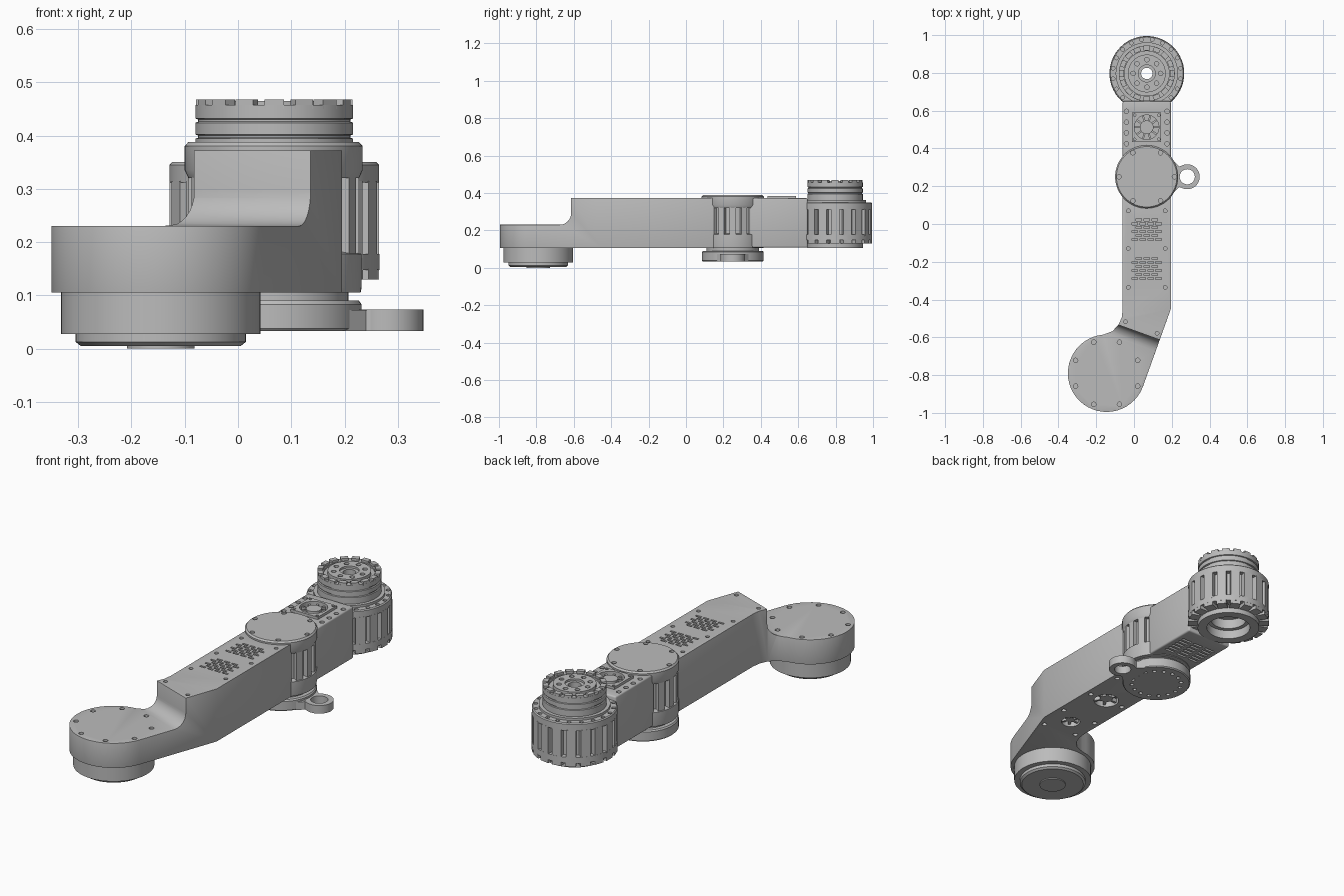
import bpy, bmesh
from math import pi, sin, cos, radians
from mathutils import Matrix, Vector

if "Cube" in bpy.data.objects:
    bpy.data.objects.remove(bpy.data.objects["Cube"])

metal = bpy.data.materials.new("light_grey_metal")
metal.use_nodes = True
GREY = (0.5, 0.5, 0.5, 1)
metal.diffuse_color = GREY
metal.node_tree.nodes["Principled BSDF"].inputs["Base Color"].default_value = GREY

# Joint centres
TIP = (-0.145, -0.79)
ELBOW = (0.067, 0.25)
BASE = (0.068, 0.797)
MID = 0.067


def finish(name, bm):
    bmesh.ops.recalc_face_normals(bm, faces=bm.faces)
    mesh = bpy.data.meshes.new(name)
    bm.to_mesh(mesh)
    bm.free()
    mesh.materials.append(metal)
    ob = bpy.data.objects.new(name, mesh)
    bpy.context.collection.objects.link(ob)
    return ob


def activate(ob):
    bpy.ops.object.select_all(action='DESELECT')
    ob.select_set(True)
    bpy.context.view_layer.objects.active = ob


def smooth(ob):
    activate(ob)
    bpy.ops.object.shade_smooth_by_angle(angle=radians(32))
    return ob


def polar(centre, r, n, start=0):
    return [(centre[0] + r * cos(start + 2 * pi * i / n),
             centre[1] + r * sin(start + 2 * pi * i / n)) for i in range(n)]


def lathe(name, centre, profile, steps=64):
    bm = bmesh.new()
    vs = [bm.verts.new((r, 0, z)) for r, z in profile]
    es = [bm.edges.new(pair) for pair in zip(vs, vs[1:])]
    bmesh.ops.spin(bm, geom=vs + es, cent=(0, 0, 0), axis=(0, 0, 1),
                   angle=2 * pi, steps=steps)
    bmesh.ops.remove_doubles(bm, verts=bm.verts, dist=0.0002)
    bmesh.ops.translate(bm, verts=bm.verts, vec=(*centre, 0))
    return smooth(finish(name, bm))


def add_box(bm, centre, size, turn=0):
    m = Matrix.Translation(centre) @ Matrix.Rotation(turn, 4, 'Z') @ Matrix.Diagonal((*size, 1))
    bmesh.ops.create_cube(bm, size=1, matrix=m)


def add_rod(bm, spot, r, z0, z1, segs=12):
    bmesh.ops.create_cone(bm, cap_ends=True, segments=segs, radius1=r, radius2=r, depth=z1 - z0,
                          matrix=Matrix.Translation((*spot, (z0 + z1) / 2)))


def ring_of_boxes(name, centre, n, r0, r1, width, z0, z1):
    bm = bmesh.new()
    for i, p in enumerate(polar(centre, (r0 + r1) / 2, n)):
        add_box(bm, (*p, (z0 + z1) / 2), (r1 - r0, width, z1 - z0), 2 * pi * i / n)
    return finish(name, bm)


def prism(name, outline, z0, z1):
    bm = bmesh.new()
    face = bm.faces.new([bm.verts.new((x, y, z0)) for x, y in outline])
    new = bmesh.ops.extrude_face_region(bm, geom=[face])["geom"]
    bmesh.ops.translate(bm, vec=(0, 0, z1 - z0),
                        verts=[v for v in new if isinstance(v, bmesh.types.BMVert)])
    return finish(name, bm)


def cut(ob, cutter):
    mod = ob.modifiers.new("cut", 'BOOLEAN')
    mod.operation, mod.solver, mod.object = 'DIFFERENCE', 'EXACT', cutter
    activate(ob)
    bpy.ops.object.modifier_apply(modifier=mod.name)
    bpy.data.objects.remove(cutter)


def drill(ob, spots, r, z0, z1, segs=12):
    bm = bmesh.new()
    for s in spots:
        add_rod(bm, s, r, z0, z1, segs)
    cut(ob, finish("drill", bm))


def bevel(ob, width):
    mod = ob.modifiers.new("bevel", 'BEVEL')
    mod.width, mod.segments, mod.limit_method = width, 3, 'ANGLE'
    mod.angle_limit = radians(40)
    activate(ob)
    bpy.ops.object.modifier_apply(modifier=mod.name)


# Forearm: cranked outline ending in a round head
tilt = radians(20)
outline = [(0.195, 0.15), (-0.06, 0.15), (-0.06, -0.45), (-0.065, -0.495),
           (-0.083, -0.535), (-0.115, -0.568)]
for i in range(33):
    a = radians(95) + (2 * pi - radians(115)) * i / 32
    outline.append((TIP[0] + 0.205 * cos(a), TIP[1] + 0.205 * sin(a)))
outline.append((0.195, -0.45))
arm = prism("forearm", outline, 0.105, 0.372)

# Step down to the head, with a rounded inner corner
R = 0.065
profile = [(0, 0.45)] + [(R - R * cos(t * pi / 16), 0.23 + R - R * sin(t * pi / 16))
                         for t in range(9)] + [(0.7, 0.23), (0.7, 0.45)]
along = Vector((-sin(tilt), -cos(tilt), 0))
across = Vector((cos(tilt), -sin(tilt), 0))
start = Vector((0.14, -0.615, 0)) - across * 0.6
bm = bmesh.new()
face = bm.faces.new([bm.verts.new(start + along * d + Vector((0, 0, z))) for d, z in profile])
new = bmesh.ops.extrude_face_region(bm, geom=[face])["geom"]
bmesh.ops.translate(bm, vec=across * 1.2,
                    verts=[v for v in new if isinstance(v, bmesh.types.BMVert)])
cut(arm, finish("step_cutter", bm))
bevel(arm, 0.009)

# Vents and screw recesses in the forearm
bm = bmesh.new()
for yc in (-0.03, -0.235):
    for row in range(6):
        for col in range(4 - row % 2):
            x = MID + (col - 1.5 + 0.5 * (row % 2)) * 0.042
            add_box(bm, (x, yc + (row - 2.5) * 0.021, 0.37), (0.03, 0.011, 0.03))
cut(arm, finish("vent_cutter", bm))
sides = [(x, y) for x in (-0.03, 0.165) for y in (0.07, -0.13, -0.335)]
drill(arm, sides + [(-0.045, -0.518), (0.122, -0.578)], 0.01, 0.36, 0.38)
drill(arm, polar(TIP, 0.178, 8, pi / 8), 0.012, 0.218, 0.24)
drill(arm, sides + [(-0.03, -0.48), (0.15, -0.5)], 0.012, 0.1, 0.12)
drill(arm, [(MID, -0.13)], 0.06, 0.1, 0.135, 32)
drill(arm, [(MID, -0.4)], 0.045, 0.1, 0.135, 32)
smooth(arm)
for name, y, r in (("rear_hub", -0.13, 0.03), ("front_hub", -0.4, 0.02)):
    lathe(name, (MID, y), [(0, 0.115), (r, 0.115), (r, 0.14), (0, 0.14)], 24)
    ring_of_boxes(name + "_spokes", (MID, y), 6, r - 0.005, r * 2.2, 0.012, 0.115, 0.138)

# Output drive below the head
lathe("tip_drive", TIP, [(0, 0), (0.063, 0), (0.063, 0.005), (0.15, 0.005), (0.16, 0.013),
      (0.16, 0.028), (0.187, 0.028), (0.187, 0.106), (0, 0.106)])
lathe("tip_ring", TIP, [(0.03, 0.004), (0.03, -0.0), (0.04, -0.0), (0.04, 0.004)], 32)

# Elbow joint: cap, ribbed drum, lower ring and flange
cap = lathe("elbow_cap", ELBOW, [(0, 0.32), (0.16, 0.32), (0.167, 0.335), (0.167, 0.38),
            (0.16, 0.388), (0, 0.388)])
drill(cap, polar(ELBOW, 0.147, 6), 0.012, 0.376, 0.4)
smooth(cap)
lathe("elbow_drum", ELBOW, [(0, 0.09), (0.14, 0.09), (0.14, 0.105), (0.163, 0.105), (0.165, 0.115),
      (0.165, 0.178), (0.14, 0.183), (0.14, 0.33), (0, 0.33)])
ring_of_boxes("elbow_ribs", ELBOW, 16, 0.13, 0.16, 0.034, 0.17, 0.33)
flange = lathe("elbow_flange", ELBOW, [(0, 0.033), (0.16, 0.033), (0.165, 0.038), (0.165, 0.083),
               (0.16, 0.09), (0, 0.09)])
drill(flange, polar(ELBOW, 0.12, 16), 0.01, 0.02, 0.045)
smooth(flange)

# Cable eyelet beside the flange
EYE = (0.282, 0.25)
tab = prism("eyelet_arm", [(0.18, 0.14), (0.24, 0.195), (0.28, 0.187),
                           (0.28, 0.313), (0.24, 0.305), (0.18, 0.36)], 0.033, 0.073)
drill(tab, [EYE], 0.045, 0, 0.1, 32)
lathe("eyelet", EYE, [(0.04, 0.033), (0.066, 0.033), (0.066, 0.074), (0.04, 0.074),
                      (0.04, 0.033)], 40)

# Rear link between elbow and base joint
link = prism("rear_link", [(-0.06, 0.34), (0.195, 0.34), (0.195, 0.65), (-0.06, 0.65)], 0.108, 0.372)
bevel(link, 0.008)
drill(link, [(x, 0.425 + 0.057 * i) for x in (-0.04, 0.175) for i in range(4)], 0.012, 0.355, 0.38)
drill(link, [(MID, 0.512)], 0.065, 0.34, 0.38, 32)
bm = bmesh.new()
for i in range(6):
    for x in (-0.005, MID, 0.139):
        add_box(bm, (x, 0.44 + 0.025 * i, 0.11), (0.055, 0.012, 0.04))
cut(link, finish("grille_cutter", bm))
smooth(link)

# Fan on top of the link
frame = prism("fan_frame", [(MID + sx * 0.077, 0.512 + sy * 0.077)
              for sx, sy in ((-1, -1), (1, -1), (1, 1), (-1, 1))], 0.365, 0.385)
drill(frame, [(MID, 0.512)], 0.065, 0.3, 0.4, 32)
drill(frame, [(MID + sx * 0.064, 0.512 + sy * 0.064) for sx in (-1, 1) for sy in (-1, 1)],
      0.007, 0.375, 0.4)
lathe("fan_hub", (MID, 0.512), [(0, 0.335), (0.036, 0.335), (0.036, 0.38), (0, 0.38)], 32)
ring_of_boxes("fan_blades", (MID, 0.512), 10, 0.03, 0.068, 0.01, 0.345, 0.372)

# Base joint: hollow stepped drum
base = lathe("base_drum", BASE, [
    (0.03, 0.2), (0.03, 0.455), (0.045, 0.455), (0.045, 0.465), (0.1, 0.465), (0.1, 0.448),
    (0.118, 0.448), (0.118, 0.457), (0.148, 0.457), (0.148, 0.432), (0.143, 0.43), (0.143, 0.426),
    (0.148, 0.424), (0.148, 0.402), (0.143, 0.4), (0.143, 0.396), (0.148, 0.394), (0.148, 0.362),
    (0.165, 0.362), (0.165, 0.35), (0.192, 0.35), (0.197, 0.345), (0.197, 0.312), (0.17, 0.312),
    (0.17, 0.178), (0.198, 0.178), (0.198, 0.148), (0.15, 0.148), (0.15, 0.105), (0.105, 0.105),
    (0.105, 0.15), (0.085, 0.15), (0.085, 0.2), (0.03, 0.2)])
drill(base, polar(BASE, 0.073, 8), 0.012, 0.452, 0.48)
drill(base, polar(BASE, 0.181, 20, pi / 20), 0.01, 0.338, 0.36)
smooth(base)
ring_of_boxes("base_ribs", BASE, 18, 0.16, 0.197, 0.046, 0.17, 0.315)
ring_of_boxes("base_lower_teeth", BASE, 18, 0.14, 0.197, 0.048, 0.13, 0.15)
ring_of_boxes("base_top_teeth", BASE, 16, 0.122, 0.147, 0.036, 0.45, 0.468)
